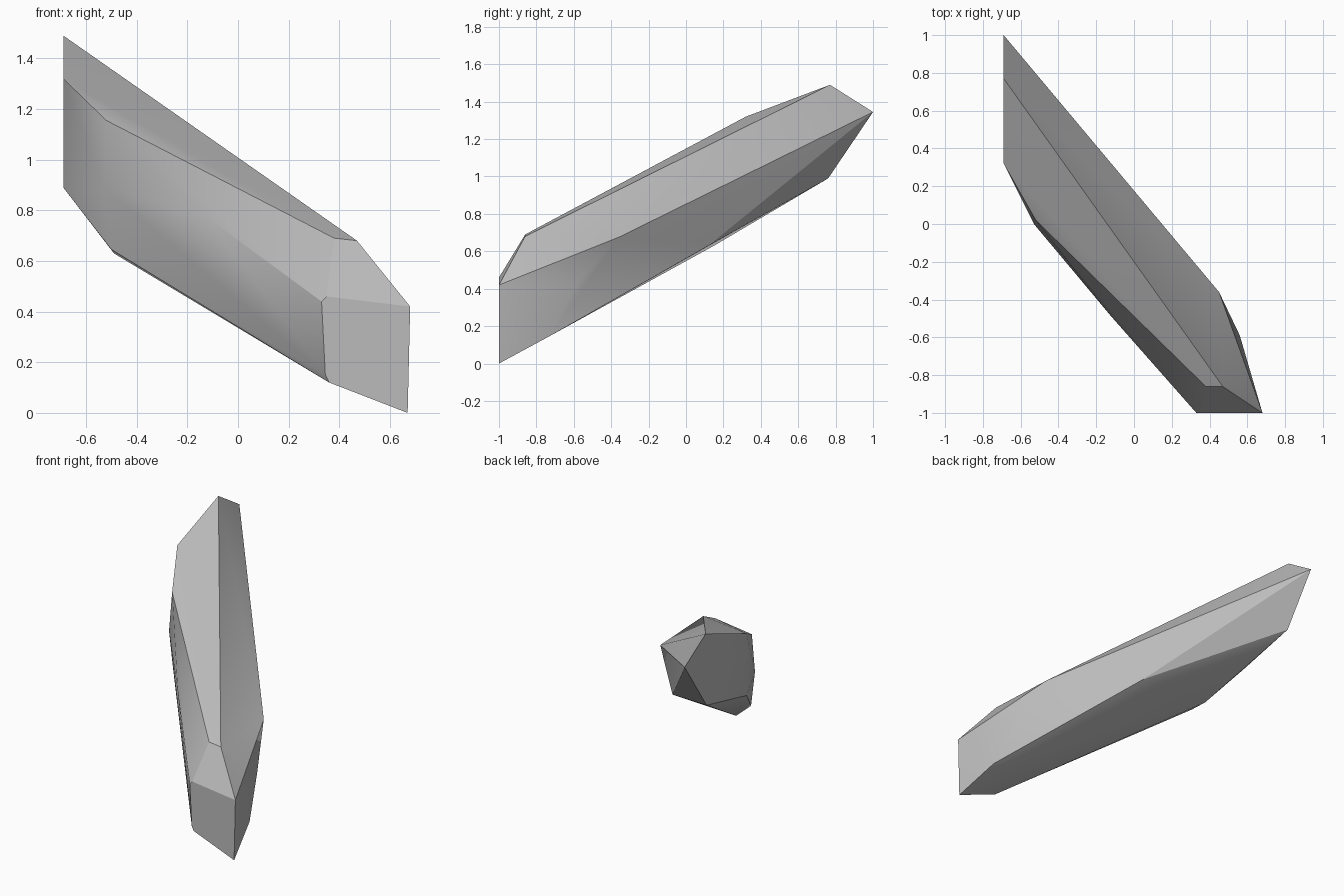
import bpy
import bmesh
import math
from mathutils import Vector

default_cube = bpy.data.objects.get("Cube")
if default_cube:
    bpy.data.objects.remove(default_cube, do_unlink=True)

# Single stone colour
stone = bpy.data.materials.new("grey_stone")
stone.use_nodes = True
stone_colour = (0.5, 0.5, 0.5, 1.0)
stone.diffuse_color = stone_colour
stone.node_tree.nodes["Principled BSDF"].inputs["Base Color"].default_value = stone_colour


def slab(axis, value, outline):
    """Corner points of a flat facet lying on one plane."""
    corners = []
    for first, second in outline:
        coords = [first, second]
        coords.insert(axis, value)
        corners.append(Vector(coords))
    return corners


# Upper broken end: flat facet facing the model's right, as (y, z)
upper_end = slab(0, -0.69, [(0.77, 1.49), (1, 1.345), (0.76, 0.99), (0.32, 0.89), (0.32, 1.32)])

# Lower broken end: flat facet facing forward, as (x, z)
lower_end = slab(1, -1, [(0.67, 0), (0.68, 0.42), (0.35, 0.46), (0.33, 0.44), (0.345, 0.15), (0.36, 0.12)])

# Top ridge and the chamfer above the lower end
top_ridge = [Vector(p) for p in [(0.47, -0.86, 0.68), (0.38, -0.86, 0.69), (-0.52, 0.02, 1.155)]]

# Bulges along the front flank and the belly
front_flank = [Vector(p) for p in [(-0.53, 0, 0.89), (-0.12, -0.49, 0.77), (-0.5, 0, 0.645), (-0.49, 0.15, 0.63)]]

# Bulges along the back flank
back_flank = [Vector(p) for p in [(0.45, -0.36, 0.675), (0.56, -0.59, 0.42), (0.6, -0.73, 0.146), (0.02, 0.12, 0.63)]]

# Wrap the facets in one chipped, convex stone
bm = bmesh.new()
for point in upper_end + lower_end + top_ridge + front_flank + back_flank:
    bm.verts.new(point)
hull = bmesh.ops.convex_hull(bm, input=bm.verts)
loose = [v for v in bm.verts if not v.link_faces]
bmesh.ops.delete(bm, geom=loose, context="VERTS")
bmesh.ops.dissolve_limit(bm, angle_limit=math.radians(1), verts=bm.verts, edges=bm.edges)
bmesh.ops.recalc_face_normals(bm, faces=bm.faces)

mesh = bpy.data.meshes.new("rock_shard")
bm.to_mesh(mesh)
bm.free()
mesh.materials.append(stone)
rock = bpy.data.objects.new("rock_shard", mesh)
bpy.context.collection.objects.link(rock)

# Soft shading over shallow bends, crisp main edges
bpy.ops.object.select_all(action="DESELECT")
rock.select_set(True)
bpy.context.view_layer.objects.active = rock
bpy.ops.object.shade_smooth_by_angle(angle=math.radians(30))
